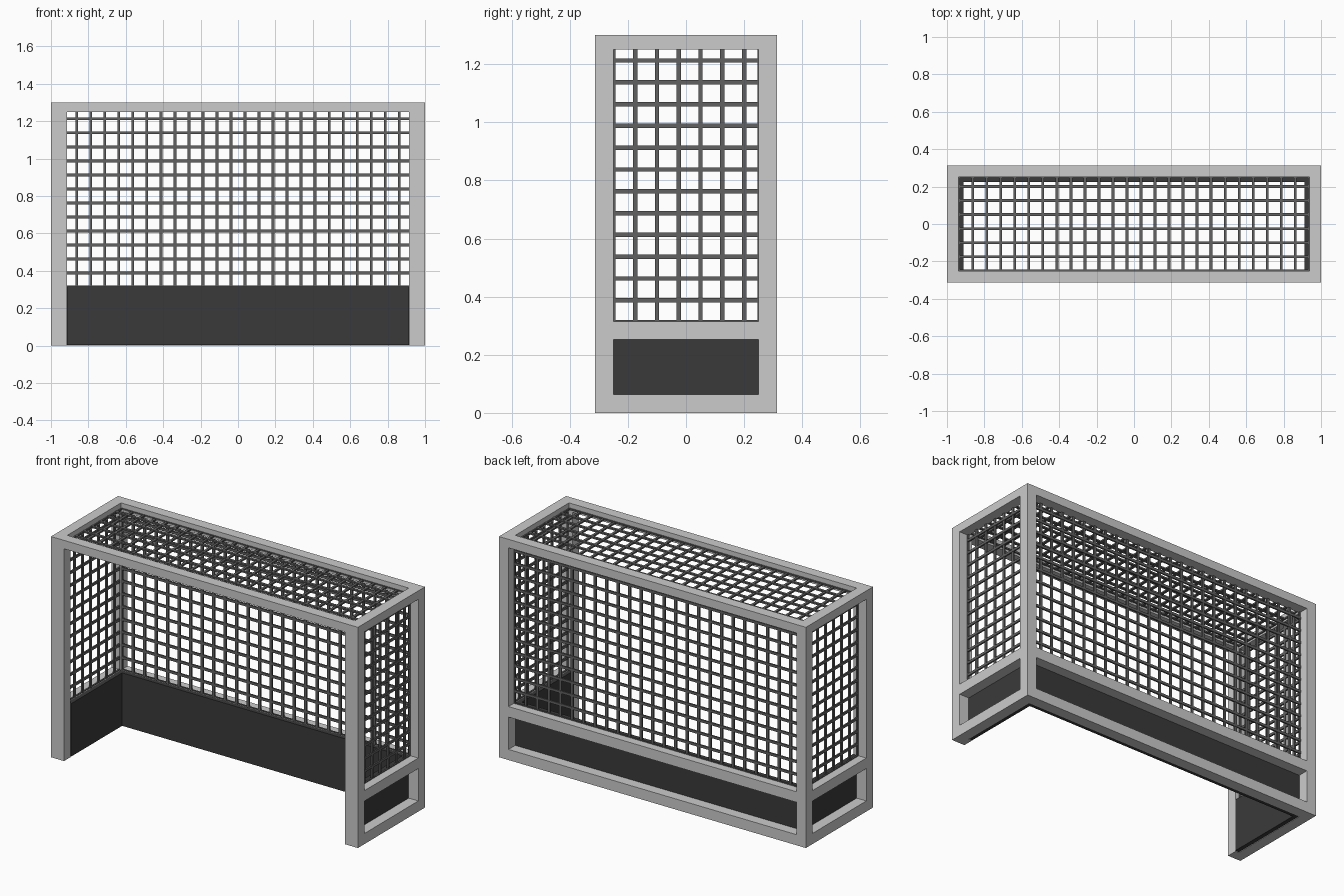
import bpy, bmesh

if "Cube" in bpy.data.objects:
    bpy.data.objects.remove(bpy.data.objects["Cube"])

W, D, H = 1.0, 0.3125, 1.30      # half width, half depth, height
T = 0.0625                       # frame thickness
XI, YI, TOP = W - T, D - T, 1.25 # inner limits of the frame
PANEL = 0.025                    # kick panel thickness
BAR, STEP = 0.015, 0.075         # net bar width and spacing
FLAT = 0.009                     # net bar depth


def material(name, v):
    m = bpy.data.materials.new(name)
    m.diffuse_color = (v, v, v, 1)
    m.use_nodes = True
    m.node_tree.nodes["Principled BSDF"].inputs["Base Color"].default_value = m.diffuse_color
    return m


def build(name, boxes, mat=None):
    """One object from (min, max) corner pairs."""
    bm = bmesh.new()
    for lo, hi in boxes:
        verts = bmesh.ops.create_cube(bm, size=1)["verts"]
        for v in verts:
            v.co = [(a + b) / 2 + c * (b - a) for a, b, c in zip(lo, hi, v.co)]
    me = bpy.data.meshes.new(name)
    bm.to_mesh(me)
    bm.free()
    ob = bpy.data.objects.new(name, me)
    bpy.context.collection.objects.link(ob)
    if mat:
        me.materials.append(mat)
    return ob


def mirror_x(ob):
    ob.modifiers.new("mirror", "MIRROR").use_mirror_merge = False
    return ob


def net(name, axes, us, vs, u_lim, v_lim, depth, mat):
    """Grid of flat bars; axes = (u, v, normal) axis indices."""
    u, v, n = axes
    h = BAR / 2
    boxes = []

    def add(ur, vr, d):
        lo, hi = [0] * 3, [0] * 3
        lo[u], hi[u] = ur
        lo[v], hi[v] = vr
        lo[n], hi[n] = d - FLAT / 2, d + FLAT / 2
        boxes.append((lo, hi))

    for a in us:
        add((a - h, a + h), v_lim, depth - 0.001)
    for b in vs:
        add(u_lim, (b - h, b + h), depth + 0.001)
    return build(name, boxes, mat)


dark = material("dark_panel", 0.042)
mesh_grey = material("net_grey", 0.12)

# Frame: posts, side rails and cross rails
mirror_x(build("front_post", [((W - 0.085, -D, 0), (W, -YI, TOP))]))
mirror_x(build("back_post", [((XI, YI, 0), (W, D, TOP))]))
rails = [(0, T), (0.253, 0.315)]
mirror_x(build("side_rails", [((XI, -YI, a), (W, YI, b)) for a, b in rails]))
build("back_rails", [((-XI, YI, a), (XI, D, b)) for a, b in rails])
build("top_front_bar", [((-W, -D, TOP), (W, -YI, H))])
build("top_back_bar", [((-W, YI, TOP), (W, D, H))])
mirror_x(build("top_side_bar", [((XI, -YI, TOP), (W, YI, H))]))

# Kick panels set against the inside of the frame
mirror_x(build("side_panel", [((XI - PANEL, -YI, 0.003), (XI, YI, 0.315))], dark))
build("back_panel", [((-XI + PANEL, YI - PANEL, 0.003), (XI - PANEL, YI, 0.315))], dark)

# Nets just inside the frame on the sides, back and roof
xs = [-0.9375 + STEP * i for i in range(26)]
ys = [-0.25 + STEP * i for i in range(7)] + [0.2535]
zs = [0.3125 + STEP * i for i in range(13)]
mirror_x(net("side_net", (1, 2, 0), ys, zs, (-YI, YI), (0.31, TOP), 0.945, mesh_grey))
net("back_net", (0, 2, 1), xs, zs, (-XI, XI), (0.31, TOP), 0.2575, mesh_grey)
net("roof_net", (0, 1, 2), xs, ys, (-XI, XI), (-YI, YI), 1.266, mesh_grey)
